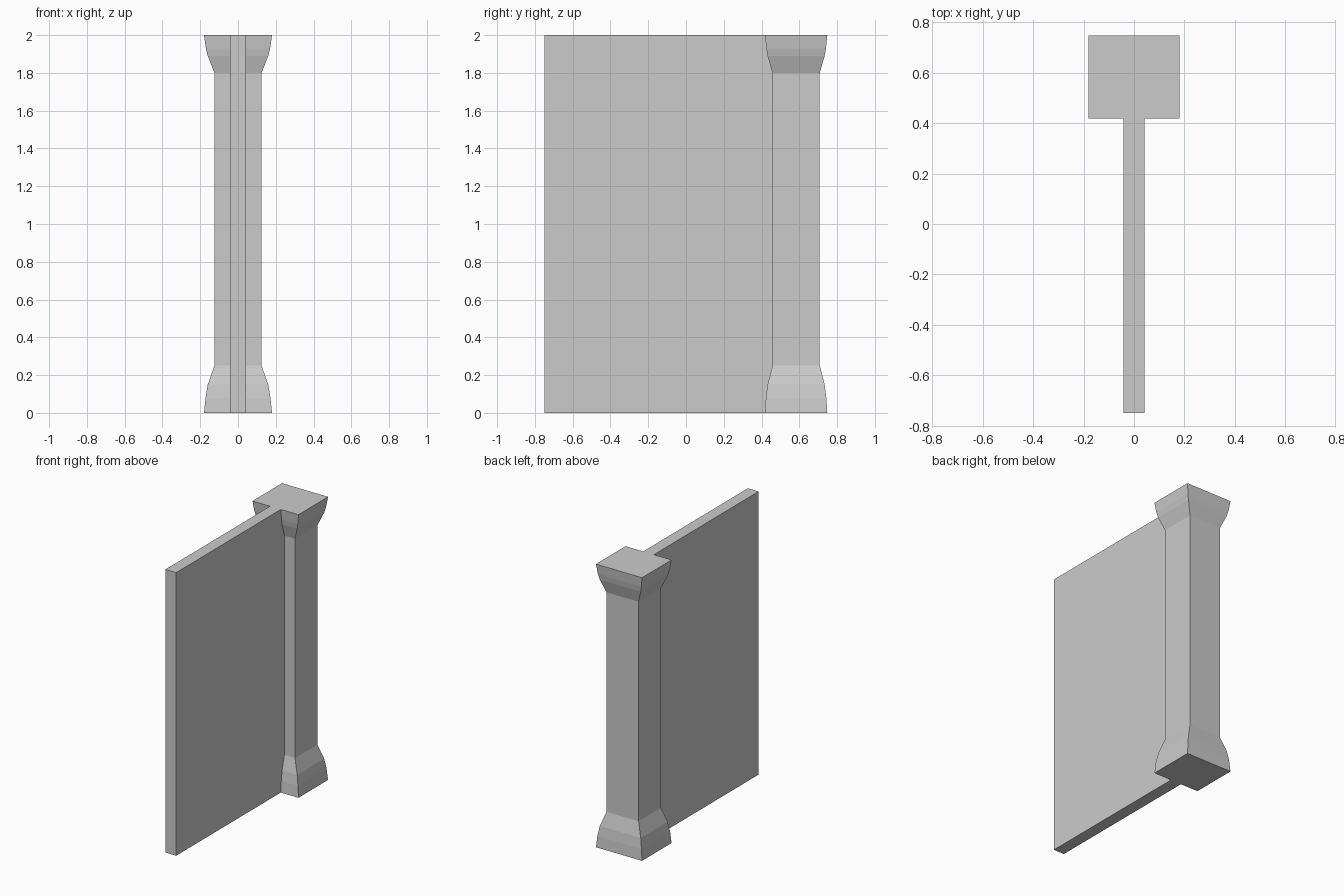
import bpy, bmesh

if "Cube" in bpy.data.objects:
    bpy.data.objects.remove(bpy.data.objects["Cube"])

# Column profile, bottom to top: (z, half width in x, half depth in y)
PROFILE = [
    (0.00, 0.18, 0.165), (0.08, 0.172, 0.16), (0.15, 0.16, 0.151),
    (0.25, 0.125, 0.125), (1.80, 0.125, 0.125), (1.89, 0.16, 0.151),
    (1.93, 0.17, 0.158), (2.00, 0.18, 0.165),
]
COLUMN_Y = 0.583
WALL_HALF = 0.042
WALL_FRONT = -0.75


def loft(name, rings):
    """Closed flat-shaded solid through rings of equal point count."""
    bm = bmesh.new()
    loops = [[bm.verts.new(p) for p in ring] for ring in rings]
    for a, b in zip(loops, loops[1:]):
        n = len(a)
        for i in range(n):
            j = (i + 1) % n
            bm.faces.new((a[i], a[j], b[j], b[i]))
    bm.faces.new(loops[0])
    bm.faces.new(loops[-1])
    bmesh.ops.recalc_face_normals(bm, faces=bm.faces)
    mesh = bpy.data.meshes.new(name)
    bm.to_mesh(mesh)
    bm.free()
    obj = bpy.data.objects.new(name, mesh)
    bpy.context.collection.objects.link(obj)
    return obj


# Square column with flared base and capital
loft("column", [
    [(sx * hx, COLUMN_Y + sy * hy, z)
     for sx, sy in ((-1, -1), (1, -1), (1, 1), (-1, 1))]
    for z, hx, hy in PROFILE])

# Thin wall panel whose rear edge is scribed to the column profile
outline = [(WALL_FRONT, 2.0), (WALL_FRONT, 0.0)]
outline += [(COLUMN_Y - hy, z) for z, hx, hy in PROFILE]
loft("wall_panel", [[(x, y, z) for y, z in outline]
                    for x in (-WALL_HALF, WALL_HALF)])
